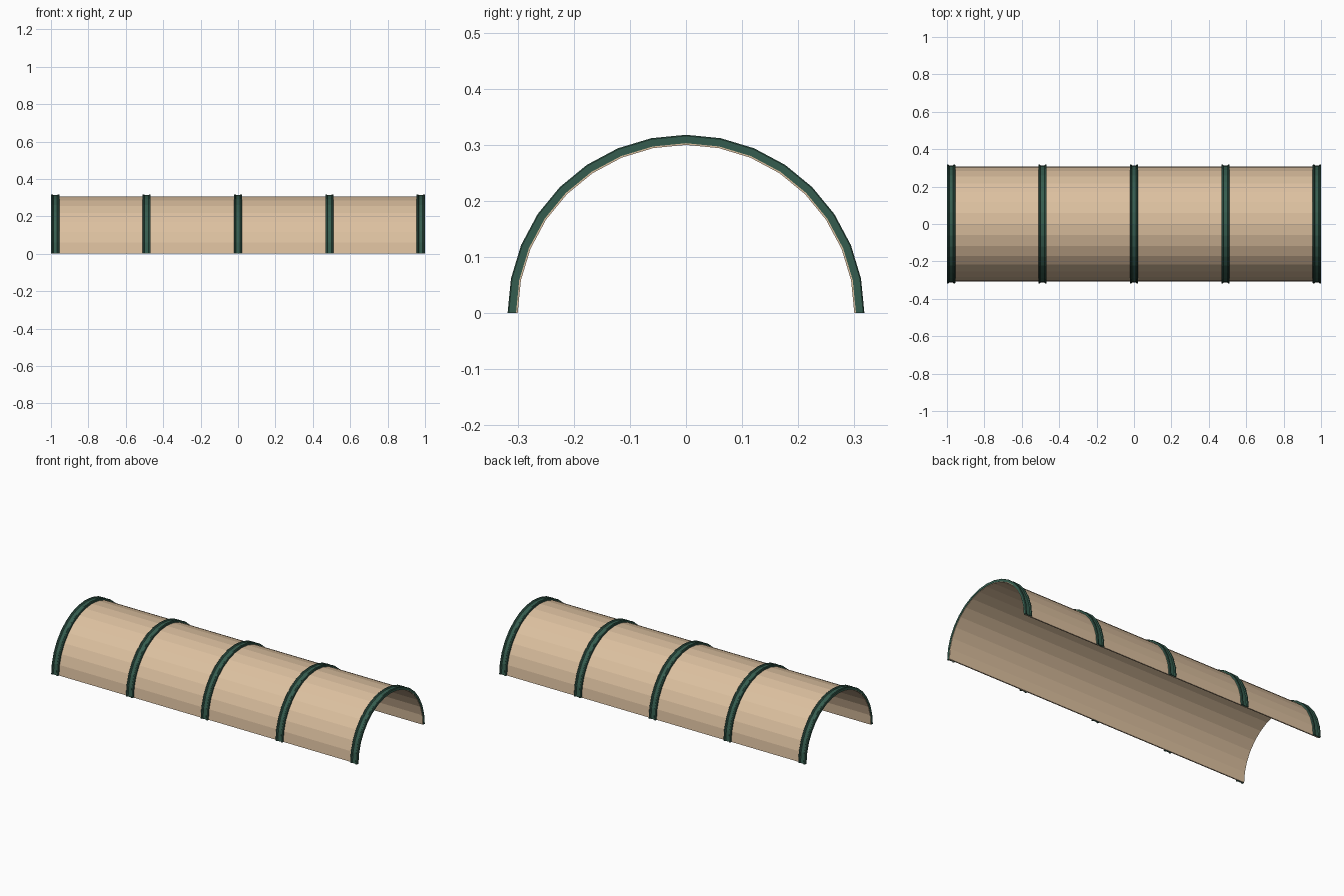
import bpy, bmesh
from math import sin, cos, pi

if "Cube" in bpy.data.objects:
    bpy.data.objects.remove(bpy.data.objects["Cube"], do_unlink=True)

SEGMENTS = 16


def material(name, rgb):
    mat = bpy.data.materials.new(name)
    mat.use_nodes = True
    mat.diffuse_color = (*rgb, 1)
    mat.node_tree.nodes["Principled BSDF"].inputs["Base Color"].default_value = (*rgb, 1)
    return mat


def arch(name, profile, x, mat):
    """Sweep a closed (x, radius) profile over a half circle, with capped feet."""
    bm = bmesh.new()
    rings = []
    for i in range(SEGMENTS + 1):
        a = pi * i / SEGMENTS
        rings.append([bm.verts.new((px, r * cos(a), r * sin(a))) for px, r in profile])
    n = len(profile)
    for a, b in zip(rings, rings[1:]):
        for j in range(n):
            k = (j + 1) % n
            bm.faces.new((a[j], a[k], b[k], b[j]))
    bm.faces.new(rings[0])
    bm.faces.new(rings[-1])
    bmesh.ops.recalc_face_normals(bm, faces=bm.faces)
    mesh = bpy.data.meshes.new(name)
    bm.to_mesh(mesh)
    bm.free()
    mesh.materials.append(mat)
    obj = bpy.data.objects.new(name, mesh)
    obj.location.x = x
    bpy.context.collection.objects.link(obj)
    return obj


tan = material("tan_cover", (0.72, 0.53, 0.35))
green = material("dark_green_frame", (0.036, 0.108, 0.077))

# Thin vaulted cover
arch("vault_cover", [(-0.998, 0.300), (0.998, 0.300), (0.998, 0.307), (-0.998, 0.307)], 0, tan)

# Ribs with a shallow groove along the outer face
half = [(0.0225, 0.303), (0.0225, 0.316), (0.020, 0.318), (0.014, 0.318), (0.010, 0.313)]
rib = half + [(-px, r) for px, r in reversed(half)]
for name, x in (("right_end", -0.9775), ("right_middle", -0.489), ("centre", 0),
                ("left_middle", 0.489), ("left_end", 0.9775)):
    arch(name + "_rib", rib, x, green)
